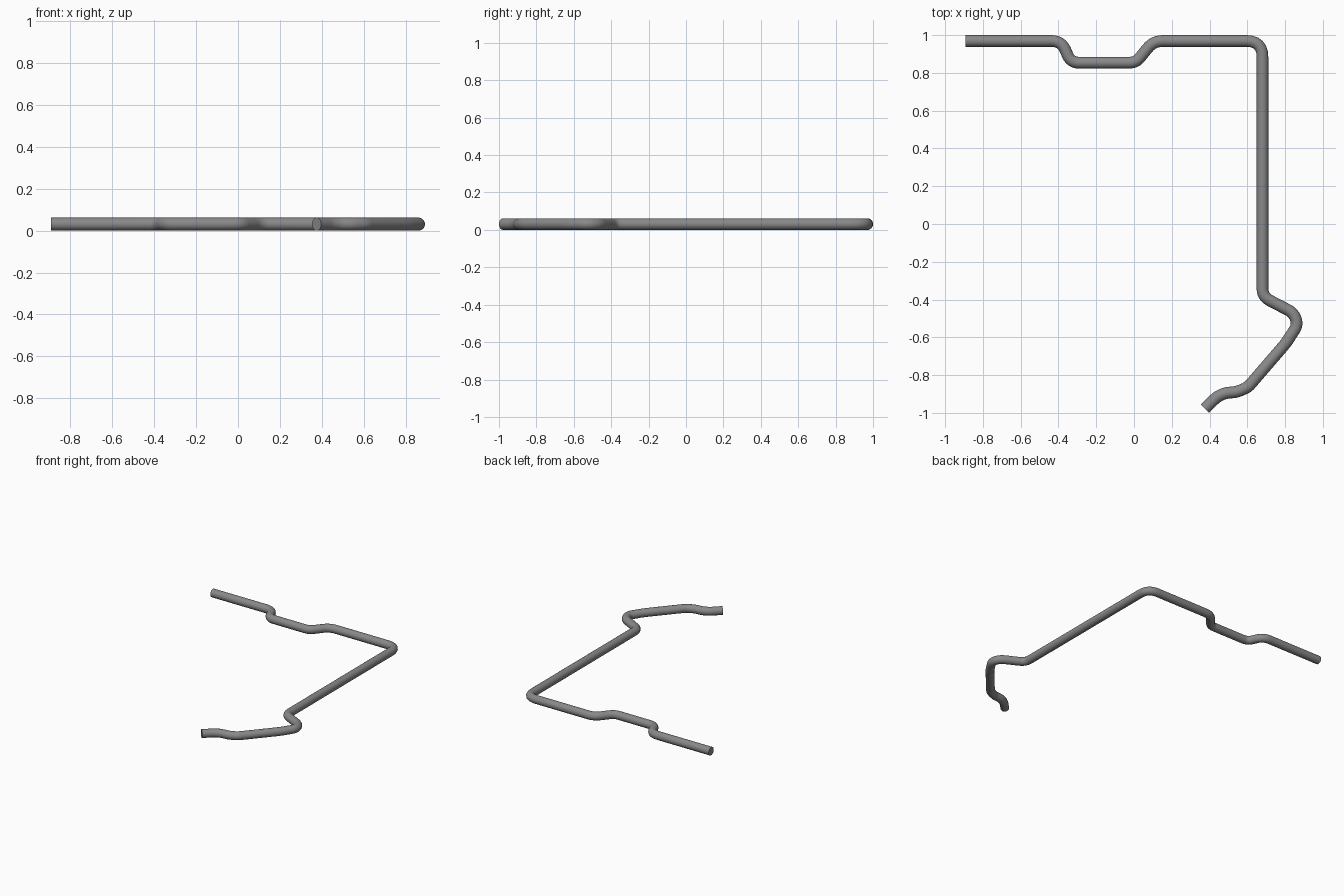
import bpy, bmesh, math
from mathutils import Vector

if "Cube" in bpy.data.objects:
    bpy.data.objects.remove(bpy.data.objects["Cube"])

R, SIDES, STEPS = 0.031, 24, 6

# Centre line corners: x, y, rounding length
corners = [
    (-0.893, 0.969, 0), (-0.383, 0.969, 0.055), (-0.335, 0.854, 0.045),
    (0.010, 0.854, 0.035), (0.103, 0.969, 0.05), (0.680, 0.969, 0.085),
    (0.680, -0.385, 0.045), (0.848, -0.472, 0.038), (0.866, -0.535, 0.03),
    (0.805, -0.630, 0.03), (0.603, -0.864, 0.02), (0.545, -0.889, 0.02),
    (0.482, -0.895, 0.02), (0.437, -0.917, 0.02), (0.375, -0.978, 0),
]


def rounded_path(pts):
    path = []
    for i, (x, y, t) in enumerate(pts):
        p = Vector((x, y, R))
        if t == 0:
            path.append(p)
            continue
        a = Vector((*pts[i - 1][:2], R)) - p
        b = Vector((*pts[i + 1][:2], R)) - p
        a, b = p + a.normalized() * t, p + b.normalized() * t
        for k in range(STEPS + 1):
            u = k / STEPS
            path.append(a * (1 - u) ** 2 + p * 2 * u * (1 - u) + b * u * u)
    return path


# Sweep a round section along the path
path = rounded_path(corners)
bm = bmesh.new()
rings = []
for i, p in enumerate(path):
    d = (path[min(i + 1, len(path) - 1)] - path[max(i - 1, 0)]).normalized()
    side = Vector((-d.y, d.x, 0))
    ring = []
    for k in range(SIDES):
        a = 2 * math.pi * k / SIDES
        ring.append(bm.verts.new(p + side * R * math.cos(a) + Vector((0, 0, R * math.sin(a)))))
    rings.append(ring)
for r0, r1 in zip(rings, rings[1:]):
    for k in range(SIDES):
        n = (k + 1) % SIDES
        bm.faces.new((r0[k], r0[n], r1[n], r1[k]))
bm.faces.new(rings[0])
bm.faces.new(rings[-1])
bmesh.ops.recalc_face_normals(bm, faces=bm.faces[:])

mesh = bpy.data.meshes.new("bent_rod")
bm.to_mesh(mesh)
bm.free()
rod = bpy.data.objects.new("bent_rod", mesh)
bpy.context.collection.objects.link(rod)

# Grey metal colour
grey = bpy.data.materials.new("grey metal")
grey.diffuse_color = (0.25, 0.25, 0.25, 1)
grey.use_nodes = True
grey.node_tree.nodes["Principled BSDF"].inputs["Base Color"].default_value = grey.diffuse_color
mesh.materials.append(grey)

bpy.context.view_layer.objects.active = rod
rod.select_set(True)
bpy.ops.object.shade_smooth_by_angle(angle=math.radians(40))
